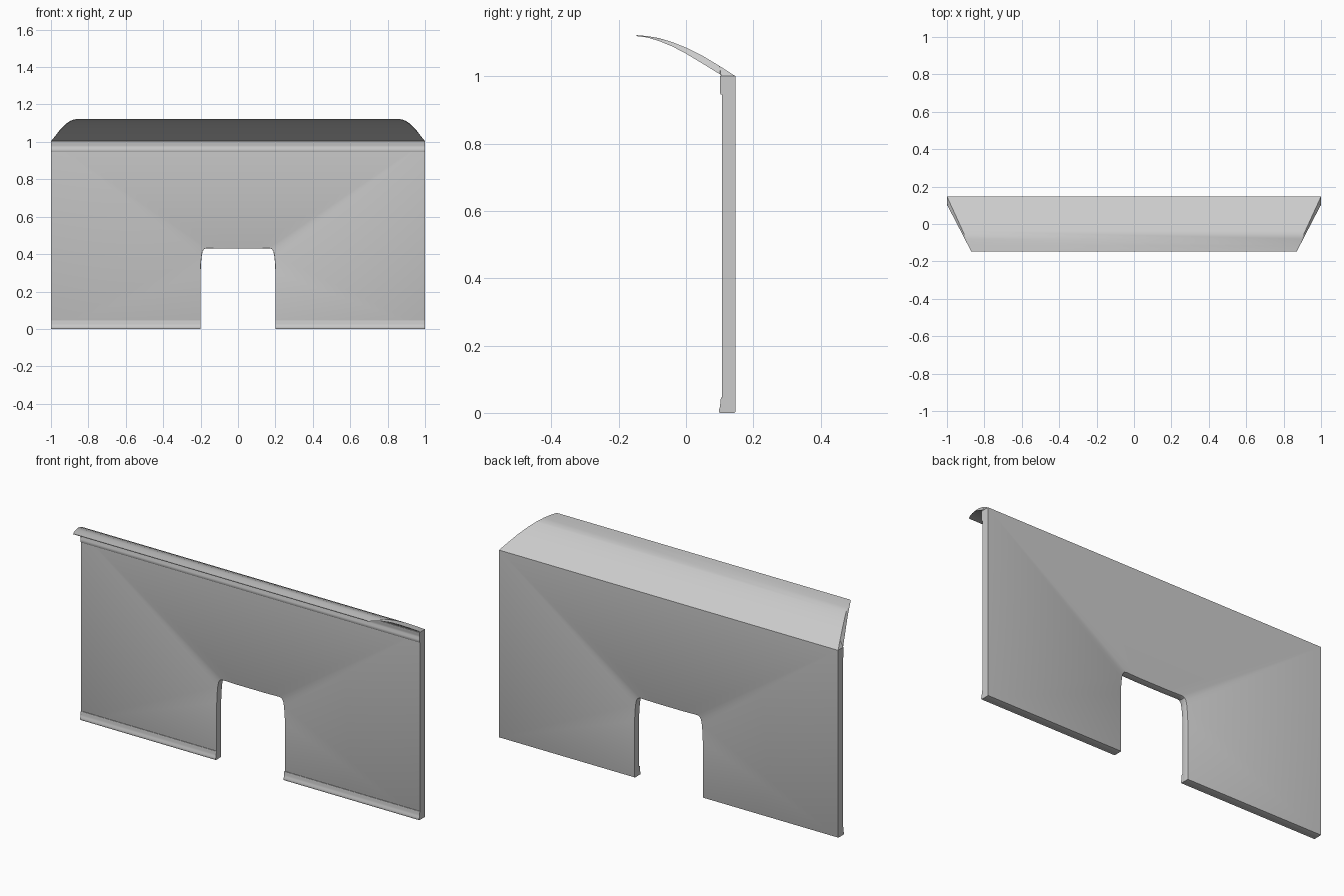
import bpy, bmesh

if "Cube" in bpy.data.objects:
    bpy.data.objects.remove(bpy.data.objects["Cube"])

FRONT, BACK = 0.107, 0.147


def make(name, bm, angle=0.6):
    bmesh.ops.recalc_face_normals(bm, faces=bm.faces[:])
    mesh = bpy.data.meshes.new(name)
    bm.to_mesh(mesh)
    bm.free()
    ob = bpy.data.objects.new(name, mesh)
    bpy.context.collection.objects.link(ob)
    bpy.ops.object.select_all(action='DESELECT')
    ob.select_set(True)
    bpy.context.view_layer.objects.active = ob
    bpy.ops.object.shade_smooth_by_angle(angle=angle)
    return ob


def loft(name, rings, angle=0.6):
    """Join two end outlines into a closed bar."""
    bm = bmesh.new()
    a, b = [[bm.verts.new(p) for p in ring] for ring in rings]
    n = len(a)
    for i in range(n):
        j = (i + 1) % n
        bm.faces.new((a[i], a[j], b[j], b[i]))
    caps = [bm.faces.new(a), bm.faces.new(b[::-1])]
    bmesh.ops.triangulate(bm, faces=caps)
    return make(name, bm, angle)


# Wall panel with a rounded doorway notch
notch = [(0.2, 0), (0.2, 0.30), (0.198, 0.35), (0.194, 0.39),
         (0.189, 0.415), (0.181, 0.427), (0.168, 0.431), (0.08, 0.429)]
half = [(1, 1), (1, 0)] + notch
outline = half + [(-x, z) for x, z in reversed(half)]
bm = bmesh.new()
face = bm.faces.new([bm.verts.new((x, FRONT, z)) for x, z in outline])
geo = bmesh.ops.extrude_face_region(bm, geom=[face], use_keep_orig=True)['geom']
for v in geo:
    if isinstance(v, bmesh.types.BMVert):
        v.co.y = BACK
bmesh.ops.recalc_face_normals(bm, faces=bm.faces[:])
# soften the bottom and doorway rims
rim = [e for e in bm.edges
       if abs(e.verts[0].co.y - e.verts[1].co.y) < 1e-5
       and max(v.co.z for v in e.verts) < 0.9]
bmesh.ops.bevel(bm, geom=rim, offset=0.004, segments=2, profile=0.5, affect='EDGES')
bmesh.ops.triangulate(bm, faces=[f for f in bm.faces if len(f.verts) > 4])
make("wall_panel", bm)

# Moulded trim strips along the front
base_profile = [(0.112, 0), (0.100, 0), (0.098, 0.004), (0.098, 0.010),
                (0.101, 0.018), (0.1035, 0.028), (0.103, 0.040),
                (0.104, 0.045), (0.112, 0.045)]
top_profile = [(0.112, 1), (0.101, 1), (0.101, 0.994), (0.1045, 0.982),
               (0.1045, 0.972), (0.101, 0.962), (0.101, 0.950),
               (0.104, 0.945), (0.112, 0.945)]


def trim(name, profile, x0, x1):
    loft(name, [[(x, y, z) for y, z in profile] for x in (x0, x1)])


trim("base_trim_left", base_profile, -1, -0.2)
trim("base_trim_right", base_profile, 0.2, 1)
trim("top_trim", top_profile, -1, 1)

# Curved canopy, tapering to a thin lip with slanted ends
upper = [(BACK, 1.0), (0.10, 1.030), (0.05, 1.060), (0.0, 1.085), (-0.04, 1.101),
         (-0.08, 1.113), (-0.115, 1.119), (-0.147, 1.122)]
lower = [(-0.147, 1.119), (-0.115, 1.115), (-0.08, 1.1045), (-0.04, 1.088),
         (0.0, 1.067), (0.05, 1.037), (0.102, 1.005), (0.104, 1.0)]


def end(side):
    top = [(side * (1 - 0.135 * (BACK - y) / 0.294), y, z) for y, z in upper]
    low = [(side * (1 - 0.130 * (0.104 - y) / 0.251), y, z) for y, z in lower]
    return top + low


loft("canopy", [end(-1), end(1)])
